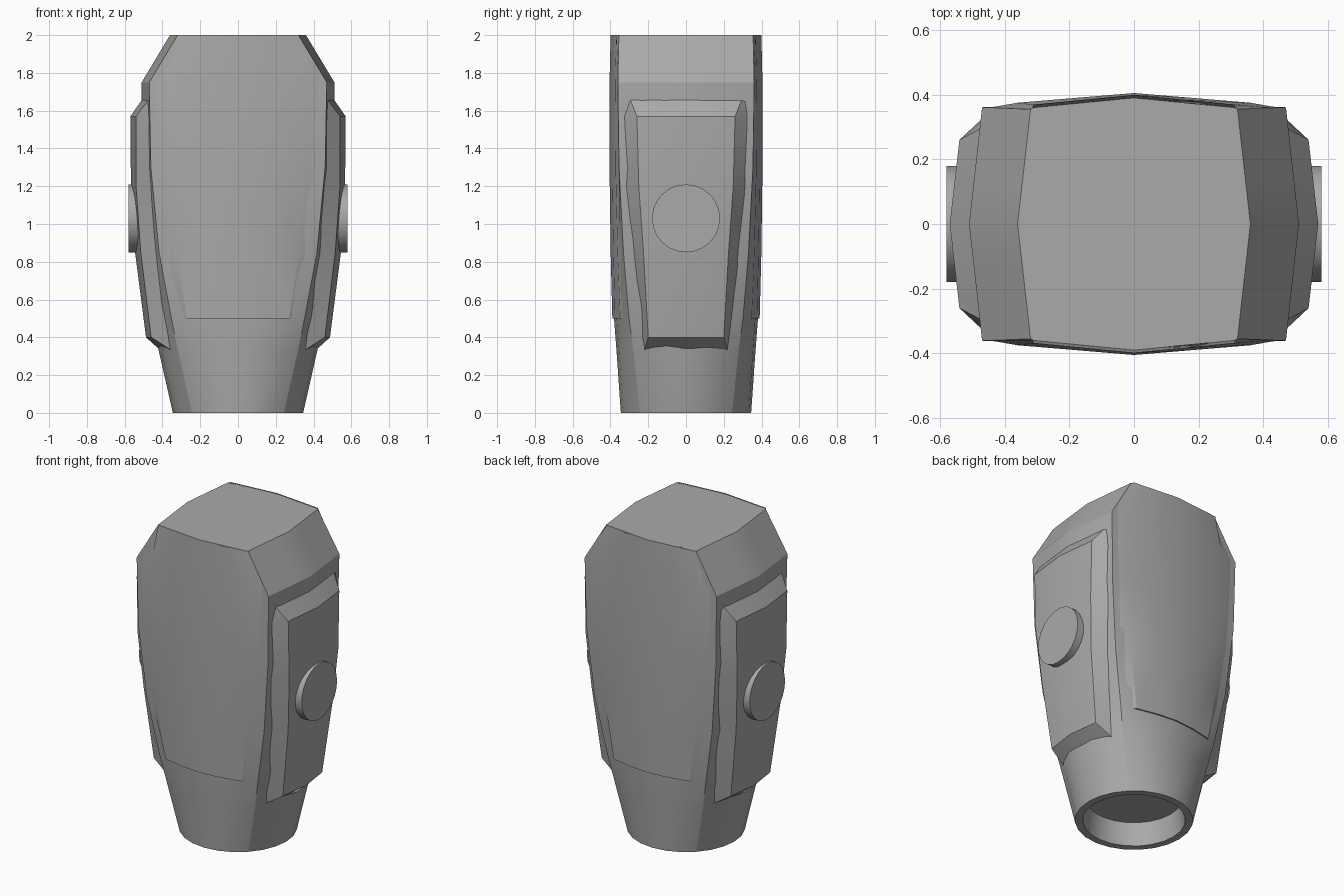
import bpy, bmesh
from math import sin, cos, radians, pi
from mathutils import Vector, Matrix

cube = bpy.data.objects.get("Cube")
if cube:
    bpy.data.objects.remove(cube, do_unlink=True)

GREY = (0.4, 0.4, 0.4, 1)
grey = bpy.data.materials.new("grey_casing")
grey.use_nodes = True
grey.diffuse_color = GREY
grey.node_tree.nodes["Principled BSDF"].inputs["Base Color"].default_value = GREY


def finish(name, bm):
    bmesh.ops.recalc_face_normals(bm, faces=bm.faces)
    mesh = bpy.data.meshes.new(name)
    bm.to_mesh(mesh)
    bm.free()
    mesh.materials.append(grey)
    obj = bpy.data.objects.new(name, mesh)
    bpy.context.collection.objects.link(obj)
    bpy.ops.object.select_all(action='DESELECT')
    obj.select_set(True)
    bpy.context.view_layer.objects.active = obj
    bpy.ops.object.shade_smooth_by_angle(angle=radians(20))
    return obj


def loft(name, rows, closed):
    """Skin rows of points; closed rows get end caps, open ones a back face."""
    bm = bmesh.new()
    grid = [[bm.verts.new(p) for p in row] for row in rows]
    n = len(rows[0])
    for low, high in zip(grid, grid[1:]):
        for i in range(n if closed else n - 1):
            j = (i + 1) % n
            bm.faces.new((low[i], low[j], high[j], high[i]))
    if closed:
        bm.faces.new(grid[0])
        bm.faces.new(grid[-1])
    else:
        rim = grid[0] + [r[-1] for r in grid[1:-1]] + grid[-1][::-1]
        bm.faces.new(rim + [r[0] for r in grid[-2:0:-1]])
    return finish(name, bm)


def quarter(station):
    """Quarter section from the side centre to the front centre."""
    z, half_x, half_y, square, corner_x, crease_x = station
    a, d = Vector((half_x, 0)), Vector((0, half_y))
    b = Vector((corner_x, half_y - 0.035))
    c = Vector((crease_x, half_y - 0.03))
    box = [a, a.lerp(b, 1 / 3), a.lerp(b, 2 / 3), b, c, c.lerp(d, 0.5), d]
    pts = []
    for i, p in enumerate(box):
        t = radians(15 * i)
        q = Vector((half_x * cos(t), half_y * sin(t))).lerp(p, square)
        pts.append(Vector((q.x, q.y, z)))
    return pts


def flip(p, sx, sy):
    return Vector((p.x * sx, p.y * sy, p.z))


def ring(station):
    q = quarter(station)
    return (q + [flip(p, -1, 1) for p in q[-2::-1]]
            + [flip(p, -1, -1) for p in q[1:]]
            + [flip(p, 1, -1) for p in q[-2:0:-1]])


def circle(r, z):
    return [Vector((r * cos(i * pi / 12), r * sin(i * pi / 12), z)) for i in range(24)]


# Body: height, half width, half depth, squareness, corner x, crease x
stations = [
    (0, .345, .345, 0, .31, .25),
    (.33, .42, .368, .25, .38, .33),
    (.5, .445, .381, .42, .405, .34),
    (.85, .485, .39, .7, .45, .355),
    (1.3, .51, .396, .92, .47, .36),
    (1.75, .51, .396, 1, .47, .36),
    (2, .36, .39, 1, .32, .31),
]
socket = [circle(.28, .145), circle(.3, 0)]
loft("body_shell", socket + [ring(s) for s in stations], True)

# Raised panels on the front and back
spread = [.25, .6, .85, .95, 1]
for sy, name in ((-1, "front_panel"), (1, "back_panel")):
    rows = []
    for s, t in zip(stations[2:], spread):
        q = quarter(s)
        lift = Vector((0, .009, 0))
        edge = q[4].lerp(q[3], t) - Vector((.003, .004, 0))
        half = [edge] + [p + lift for p in q[4:]]
        row = half + [flip(p, -1, 1) for p in half[-2::-1]]
        rows.append([flip(p, 1, sy) for p in row])
    sunk = [p - Vector((0, sy * .02, 0)) for p in rows[0]]
    loft(name, [sunk] + rows, False)

# Side pads: height, base half depth, face half depth, base x, face x, centre x
pad = [
    (.33, .23, .22, .31, .35, .41),
    (.4, .24, .2, .33, .46, .487),
    (.85, .29, .225, .41, .515, .545),
    (1.2, .325, .25, .445, .54, .567),
    (1.57, .335, .26, .46, .54, .57),
    (1.67, .33, .3, .455, .465, .5),
]
for sx, side in ((1, "left"), (-1, "right")):
    rows = [[(sx * bx, -b, z), (sx * fx, -f, z), (sx * cx, 0, z),
             (sx * fx, f, z), (sx * bx, b, z)] for z, b, f, bx, fx, cx in pad]
    loft(side + "_side_pad", rows, False)

    # Round pivot cap
    bm = bmesh.new()
    place = Matrix.Translation((sx * .53, 0, 1.03)) @ Matrix.Rotation(pi / 2, 4, 'Y')
    bmesh.ops.create_cone(bm, cap_ends=True, segments=24, radius1=.18,
                          radius2=.18, depth=.1, matrix=place)
    finish(side + "_pivot_cap", bm)
